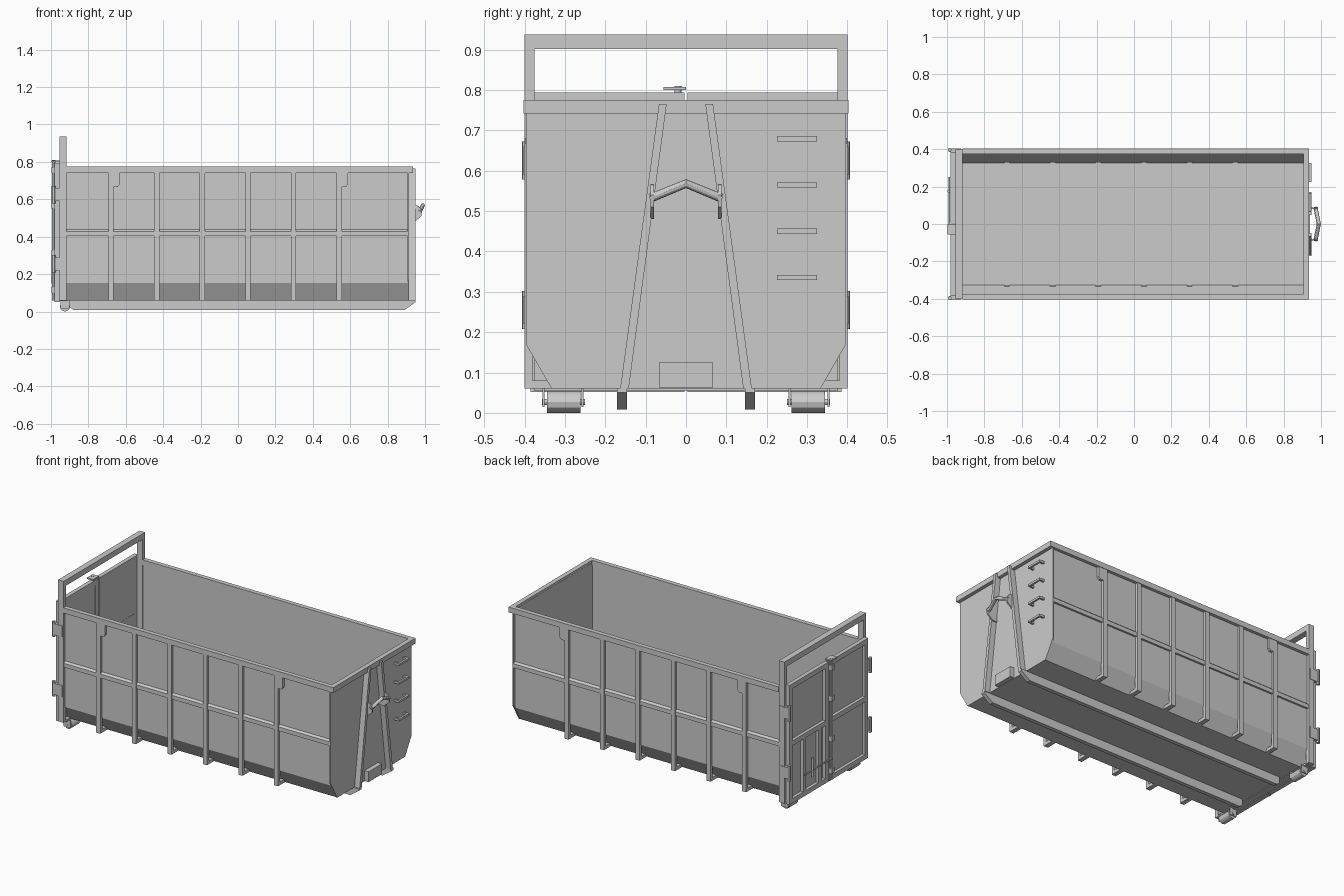
import bpy, bmesh
from mathutils import Vector

default = bpy.data.objects.get("Cube")
if default:
    bpy.data.objects.remove(default, do_unlink=True)


def prism(name, axis, pts, a, b, mirror=False):
    """Extrude a 2D outline along an axis from a to b; optionally mirror over y = 0."""
    place = {"x": lambda p: (a, p[0], p[1]),
             "y": lambda p: (p[0], a, p[1]),
             "z": lambda p: (p[0], p[1], a)}[axis]
    bm = bmesh.new()
    face = bm.faces.new([bm.verts.new(place(p)) for p in pts])
    grown = bmesh.ops.extrude_face_region(bm, geom=[face])["geom"]
    step = Vector([(b - a) * (axis == k) for k in "xyz"])
    bmesh.ops.translate(bm, vec=step, verts=[g for g in grown if isinstance(g, bmesh.types.BMVert)])
    bmesh.ops.recalc_face_normals(bm, faces=bm.faces)
    return finish(name, bm, mirror)


def finish(name, bm, mirror):
    mesh = bpy.data.meshes.new(name)
    bm.to_mesh(mesh)
    bm.free()
    obj = bpy.data.objects.new(name, mesh)
    bpy.context.collection.objects.link(obj)
    if mirror:
        mod = obj.modifiers.new("Mirror", "MIRROR")
        mod.use_axis = (False, True, False)
        mod.use_mirror_merge = False
    return obj


def box(name, x, y, z, mirror=False):
    outline = [(x[0], y[0]), (x[1], y[0]), (x[1], y[1]), (x[0], y[1])]
    return prism(name, "z", outline, z[0], z[1], mirror)


def rod(name, points, radius, mirror=False):
    """Round bar along a list of points, as a smooth mesh."""
    curve = bpy.data.curves.new(name, "CURVE")
    curve.dimensions = "3D"
    curve.bevel_depth = radius
    curve.bevel_resolution = 4
    curve.use_fill_caps = True
    spline = curve.splines.new("POLY")
    spline.points.add(len(points) - 1)
    for p, co in zip(spline.points, points):
        p.co = (*co, 1)
    obj = bpy.data.objects.new(name, curve)
    bpy.context.collection.objects.link(obj)
    bpy.ops.object.select_all(action="DESELECT")
    obj.select_set(True)
    bpy.context.view_layer.objects.active = obj
    bpy.ops.object.convert(target="MESH")
    obj = bpy.context.object
    bpy.ops.object.shade_smooth_by_angle()
    if mirror:
        mod = obj.modifiers.new("Mirror", "MIRROR")
        mod.use_axis = (False, True, False)
        mod.use_mirror_merge = False
    return obj


# Open tub: sheet walls with sloped lower edges
outer = [(-0.384, 0.76), (-0.384, 0.152), (-0.33, 0.06), (0.33, 0.06), (0.384, 0.152), (0.384, 0.76)]
inner = [(0.377, 0.76), (0.377, 0.154), (0.326, 0.067), (-0.326, 0.067), (-0.377, 0.154), (-0.377, 0.76)]
prism("tub_shell", "x", outer + inner, -0.95, 0.908)
prism("end_wall", "x", [(-0.397, 0.76), (-0.397, 0.171), (-0.333, 0.06),
                        (0.333, 0.06), (0.397, 0.171), (0.397, 0.76)], 0.906, 0.914)

# Top rim
RIM = (0.742, 0.775)
box("side_rim", (-0.917, 0.935), (0.375, 0.403), RIM, True)
box("end_rim", (0.907, 0.936), (-0.403, 0.403), RIM)

# Side ribs with a foot under the slope, gussets on the outer pair
for i in range(6):
    x = -0.679 + 0.244 * i
    prism("side_rib", "x", [(0.38, 0.745), (0.4, 0.745), (0.4, 0.06), (0.325, 0.06),
                            (0.325, 0.08), (0.38, 0.08)], x - 0.014, x + 0.014, True)
    if i in (0, 5):
        prism("rib_gusset", "y", [(x, 0.745), (x + 0.046, 0.745), (x + 0.046, 0.68),
                                  (x + 0.036, 0.667), (x, 0.667)], 0.38, 0.4, True)

# Lengthwise rail with a bevelled top
prism("middle_rail", "x", [(0.38, 0.403), (0.396, 0.403), (0.396, 0.428), (0.38, 0.442)],
      -0.917, 0.907, True)

# Skid rails
prism("skid_rail", "y", [(-0.9, 0.06), (-0.9, 0.024), (-0.88, 0.008), (0.89, 0.008),
                         (0.949, 0.05), (0.949, 0.062)], 0.146, 0.171, True)

# Rollers and their brackets
rod("roller", [(-0.925, 0.262, 0.027), (-0.925, 0.345, 0.027)], 0.027, True)
rod("roller_axle", [(-0.925, 0.25, 0.027), (-0.925, 0.357, 0.027)], 0.008, True)
for y in (0.254, 0.35):
    box("roller_bracket", (-0.948, -0.902), (y, y + 0.005), (0.014, 0.06), True)

# Door portal: corner posts and overhead bar
POST = (-0.955, -0.917)
box("portal_post", POST, (0.375, 0.4), (0.06, 0.937), True)
box("portal_bar", POST, (-0.376, 0.376), (0.902, 0.937))
box("sill", POST, (-0.376, 0.376), (0.056, 0.068))

# Twin doors: recessed sheet inside a frame
FRAME = (-0.981, -0.955)
box("door_sheet", (-0.962, -0.956), (0.004, 0.38), (0.055, 0.79), True)
for y in (0.004, 0.355):
    box("door_stile", FRAME, (y, y + 0.03), (0.052, 0.794), True)
for z in (0.052, 0.41, 0.764):
    box("door_cross_rail", FRAME, (0.034, 0.355), (z, z + 0.03), True)
for y in (0.075, 0.225):
    box("hatch_stile", FRAME, (y, y + 0.025), (0.082, 0.41))

# Hinges
for z in (0.255, 0.625):
    box("hinge_leaf", (-0.99, -0.925), (0.385, 0.403), (z - 0.035, z + 0.035), True)
    rod("hinge_pin", [(-0.986, 0.396, z - 0.047), (-0.986, 0.396, z + 0.047)], 0.01, True)

# Locking bar, catch and lever
rod("lock_bar", [(-0.985, -0.02, 0.06), (-0.985, -0.02, 0.81)], 0.009)
for z in (0.1, 0.3, 0.55, 0.74):
    box("lock_guide", (-0.997, -0.978), (-0.034, -0.005), (z, z + 0.03))
box("lock_catch", (-0.998, -0.955), (-0.056, 0.0), (0.8, 0.808))
rod("lever_arm", [(-0.988, -0.02, 0.19), (-0.988, 0.25, 0.19)], 0.005)
rod("lever_handle", [(-0.99, 0.175, 0.15), (-0.99, 0.175, 0.27)], 0.007)

# A-frame and lower block on the lifting end
prism("a_frame_leg", "x", [(0.142, 0.06), (0.163, 0.06), (0.067, 0.765), (0.048, 0.765)],
      0.91, 0.949, True)
box("lower_block", (0.91, 0.942), (-0.066, 0.066), (0.062, 0.126))

# Lifting hook bar with side cheeks
prism("hook_cheek", "y", [(0.91, 0.48), (0.945, 0.48), (0.98, 0.51), (0.985, 0.54),
                          (0.965, 0.565), (0.91, 0.57)], 0.079, 0.088, True)
rod("hook_bar", [(0.97, -0.088, 0.532), (0.988, 0, 0.568), (0.97, 0.088, 0.532)], 0.011)

# Ladder rungs
for i in range(4):
    z = 0.329 + 0.1145 * i
    prism("ladder_rung", "z", [(0.91, 0.225), (0.949, 0.225), (0.949, 0.325), (0.91, 0.325),
                               (0.91, 0.313), (0.937, 0.313), (0.937, 0.237), (0.91, 0.237)],
          z, z + 0.013)
